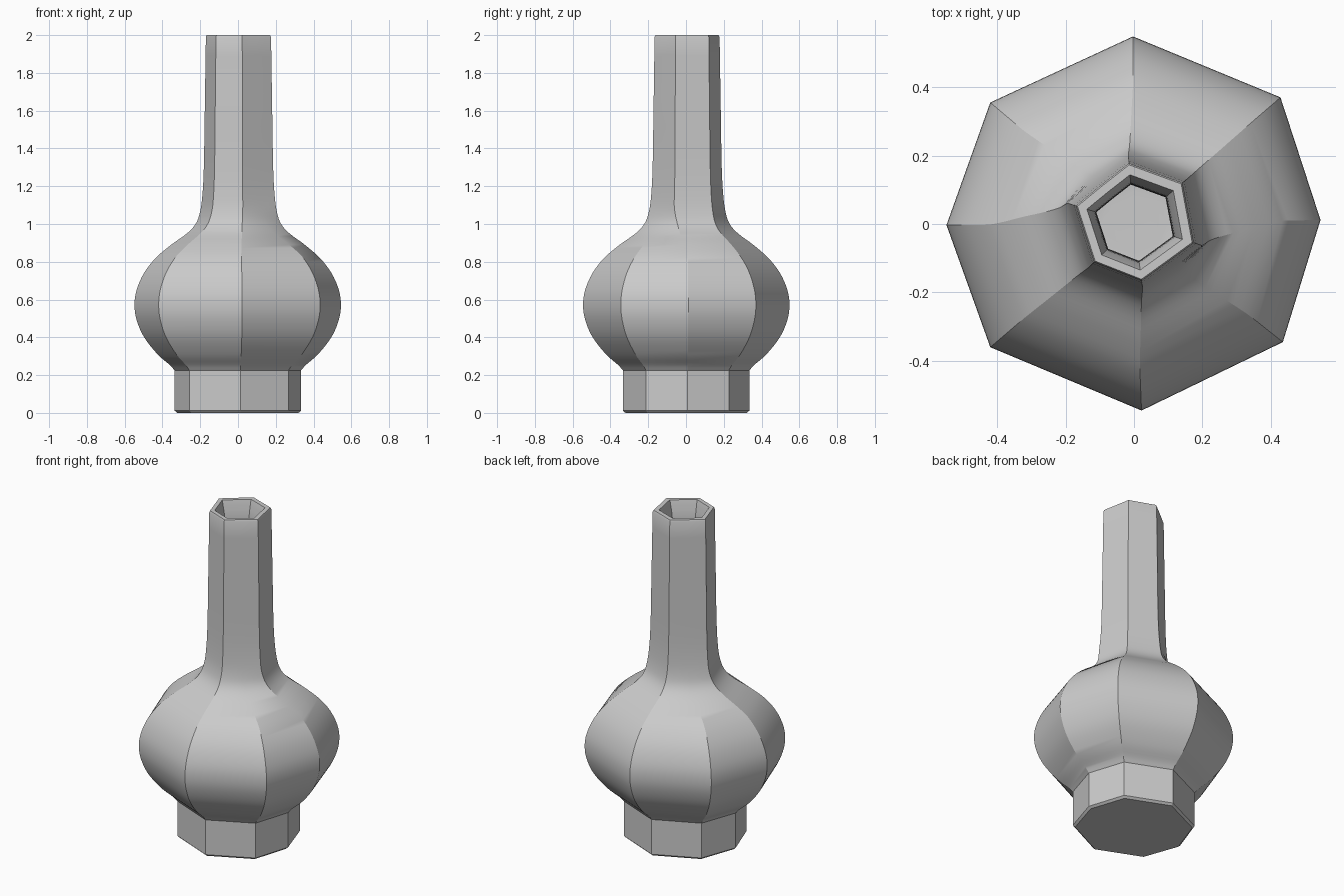
import bpy, bmesh
from mathutils import Vector

if "Cube" in bpy.data.objects:
    bpy.data.objects.remove(bpy.data.objects["Cube"])

# Cross-sections: eight-sided bulb, six-sided neck (two corners lie on flat sides)
BULB = [Vector(p) / 0.547 for p in [(0.545, 0.012), (0.428, 0.37), (-0.003, 0.548), (-0.42, 0.355),
                                    (-0.548, -0.003), (-0.42, -0.36), (0.022, -0.545), (0.435, -0.345)]]
NECK = [Vector(p) / 0.178 for p in [(0.18, -0.057), (0.146, 0.124), (-0.015, 0.183), (-0.097, 0.119),
                                    (-0.175, 0.055), (-0.12, -0.115), (0.023, -0.171), (0.102, -0.114)]]

# Silhouettes as (height, half width)
FOOT = [(0.0, 0.322), (0.012, 0.335), (0.225, 0.335)]
BODY = [(0.225, 0.335), (0.255, 0.362), (0.31, 0.425), (0.4, 0.496), (0.49, 0.535), (0.57, 0.547),
        (0.65, 0.536), (0.74, 0.497), (0.82, 0.435), (0.89, 0.354), (0.95, 0.272), (1.0, 0.227),
        (1.06, 0.205), (1.15, 0.192), (1.3, 0.184), (1.6, 0.179), (1.99, 0.173)]
RIM = [(2.0, 0.168), (2.0, 0.14), (1.985, 0.135)]
INSIDE = [(1.985, 0.135), (1.9, 0.118), (1.75, 0.113), (1.4, 0.113), (1.1, 0.125), (0.97, 0.18),
          (0.88, 0.29), (0.75, 0.42), (0.57, 0.48), (0.4, 0.43), (0.3, 0.33), (0.26, 0.15), (0.255, 0.05)]


def smooth_curve(points, steps=4):
    """Catmull-Rom curve through the points."""
    p = [Vector(q) for q in points]
    p = [2 * p[0] - p[1]] + p + [2 * p[-1] - p[-2]]
    out = []
    for a, b, c, d in zip(p, p[1:], p[2:], p[3:]):
        for i in range(steps):
            t = i / steps
            out.append(0.5 * (2 * b + (c - a) * t + (2 * a - 5 * b + 4 * c - d) * t * t
                              + (3 * b - a - 3 * c + d) * t ** 3))
    return [tuple(q) for q in out] + [points[-1]]


def ring(bm, z, r):
    t = min(max((z - 0.82) / 0.3, 0), 1)
    t = t * t * (3 - 2 * t)
    return [bm.verts.new((*(b.lerp(n, t) * r), z)) for b, n in zip(BULB, NECK)]


# Vase: foot, bulb, neck, rim and hollow inside as one skin
profile = FOOT[:-1] + smooth_curve(BODY) + RIM[:-1] + smooth_curve(INSIDE)
bm = bmesh.new()
rings = [ring(bm, z, r) for z, r in profile]
for low, high in zip(rings, rings[1:]):
    for i in range(8):
        j = (i + 1) % 8
        bm.faces.new((low[i], low[j], high[j], high[i]))
bm.faces.new(rings[0][::-1])
bm.faces.new(rings[-1])
bmesh.ops.recalc_face_normals(bm, faces=bm.faces)

mesh = bpy.data.meshes.new("vase")
bm.to_mesh(mesh)
bm.free()
vase = bpy.data.objects.new("vase", mesh)
bpy.context.collection.objects.link(vase)
bpy.context.view_layer.objects.active = vase
vase.select_set(True)
bpy.ops.object.shade_smooth_by_angle(angle=0.44)
